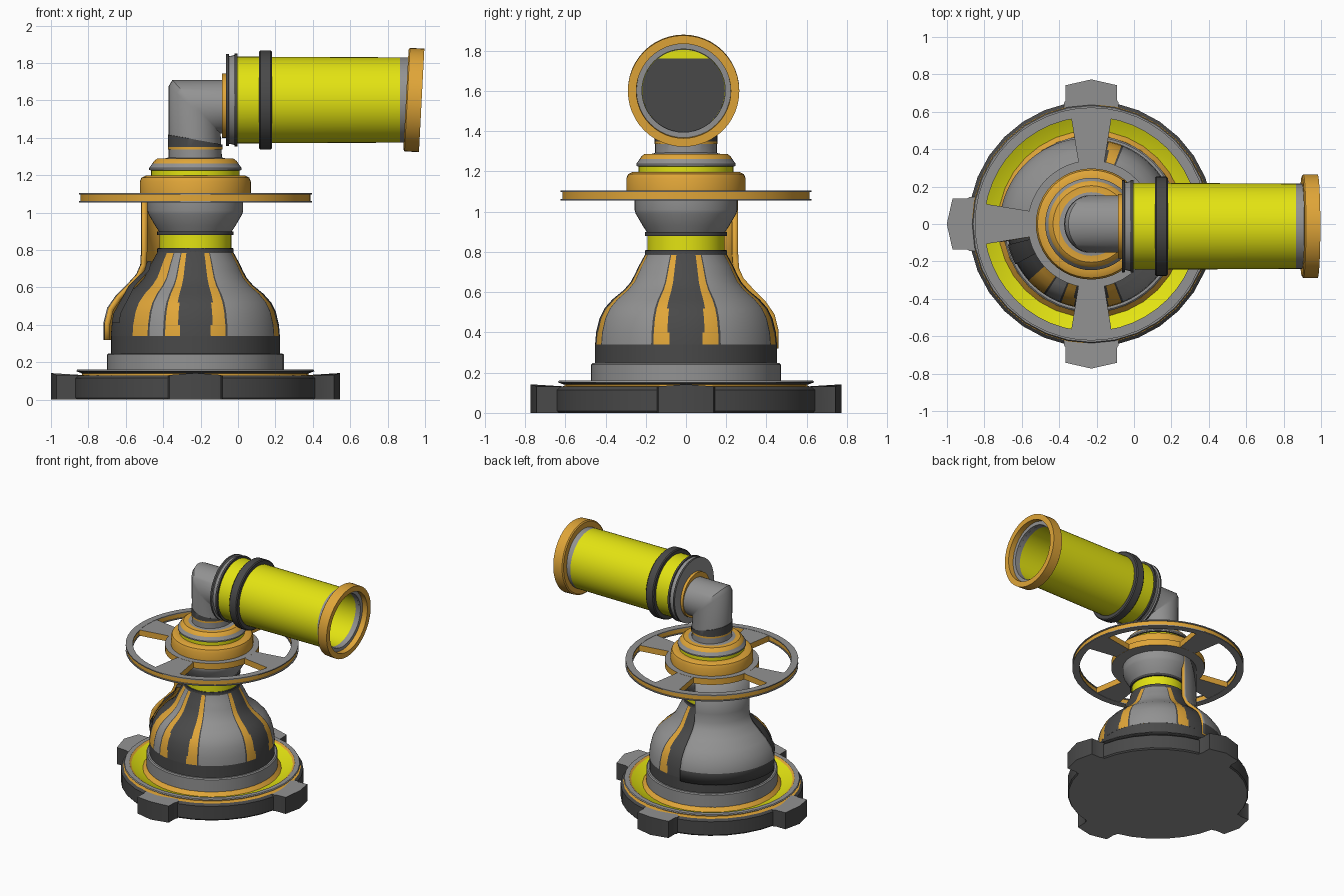
import bpy, bmesh
from math import sin, cos, pi, radians, degrees, atan2
from mathutils import Matrix

if "Cube" in bpy.data.objects:
    bpy.data.objects.remove(bpy.data.objects["Cube"])

CX = -0.228            # axis of the stand
COLOURS = {"grey": (0.29, 0.29, 0.29), "dark": (0.066, 0.066, 0.066),
           "yellow": (0.77, 0.77, 0.006), "orange": (0.75, 0.38, 0.04)}
MATS = []
for label, rgb in COLOURS.items():
    m = bpy.data.materials.new(label)
    m.use_nodes = True
    m.diffuse_color = (*rgb, 1)
    m.node_tree.nodes["Principled BSDF"].inputs["Base Color"].default_value = (*rgb, 1)
    MATS.append(m)
G, D, Y, O = range(4)
STAND = Matrix.Translation((CX, 0, 0))
parts = []


def finish(name, bm, rule=None, matrix=STAND, recalc=True):
    bmesh.ops.remove_doubles(bm, verts=bm.verts, dist=1e-5)
    if recalc:
        bmesh.ops.recalc_face_normals(bm, faces=bm.faces)
    bm.normal_update()
    if rule:
        for f in bm.faces:
            f.material_index = rule(f)
    me = bpy.data.meshes.new(name)
    bm.to_mesh(me)
    bm.free()
    for m in MATS:
        me.materials.append(m)
    ob = bpy.data.objects.new(name, me)
    bpy.context.collection.objects.link(ob)
    ob.matrix_world = matrix
    parts.append(ob)
    return ob


def lathe(name, profile, segs=48, start=0, sweep=360, matrix=STAND, rule=None, recalc=True):
    """Spin (radius, height, colour of the band that follows) round z."""
    bm = bmesh.new()
    rings = []
    for i in range(segs + 1):
        a = radians(start + sweep * i / segs)
        rings.append([bm.verts.new((p[0] * cos(a), p[0] * sin(a), p[1])) for p in profile])
    for a, b in zip(rings, rings[1:]):
        for k in range(len(profile) - 1):
            f = bm.faces.new((a[k], b[k], b[k + 1], a[k + 1]))
            f.material_index = profile[k][2]
    return finish(name, bm, rule, matrix, recalc)


def prism(name, outline, z0, tops, matrix, rule):
    """Extrude a flat outline upward, with a height for each corner."""
    bm = bmesh.new()
    lo = [bm.verts.new((x, y, z0)) for x, y in outline]
    hi = [bm.verts.new((p[0], p[1], t)) for p, t in zip(outline, tops)]
    bm.faces.new(lo)
    bm.faces.new(hi)
    for i in range(len(lo)):
        j = (i + 1) % len(lo)
        bm.faces.new((lo[i], lo[j], hi[j], hi[i]))
    return finish(name, bm, rule, matrix)


def quarter(i):
    return STAND @ Matrix.Rotation(i * pi / 2, 4, "Z")


# Base plate with a sunken painted ring and four lugs
lathe("base_plate", [(0, 0, G), (0.65, 0, D), (0.658, 0.01, D), (0.658, 0.115, D), (0.64, 0.13, O),
                     (0.605, 0.133, O), (0.605, 0.14, D), (0.637, 0.152, G), (0.632, 0.16, G),
                     (0.597, 0.16, O), (0.583, 0.15, Y), (0.50, 0.118, O), (0.474, 0.145, O),
                     (0.46, 0.145, G)], 32)
for i in range(4):
    prism("base_lug_%d" % (i + 1),
          [(0.58, -0.145), (0.65, -0.145), (0.662, -0.137), (0.742, -0.137), (0.773, 0),
           (0.742, 0.137), (0.662, 0.137), (0.65, 0.145), (0.58, 0.145)],
          0, [0.13] * 3 + [0.132, 0.142, 0.132] + [0.13] * 3, quarter(i),
          lambda f: G if abs(f.normal.z) > 0.5 else D)
lathe("lower_collar", [(0.473, 0.13, G), (0.473, 0.24, G), (0.465, 0.247, G), (0.452, 0.247, D),
                       (0.452, 0.34, D), (0.44, 0.345, D)])


# Bell body with dark panels edged in orange
def panel_colour(f):
    c = f.calc_center_median()
    a = degrees(atan2(c.y, c.x)) % 360
    if c.z > 0.785:
        return D
    if 190 < a < 237:
        return O if 222 < a < 235 else D
    d = abs((a + 45) % 90 - 45)
    inner = max(11, min(13.6, 11 + (c.z - 0.42) * 20))
    if d < inner or 21 < d < 22.5:
        return D
    return O if d < 21 else G


lathe("bell_body", [(0.452, 0.34, G), (0.447, 0.40, G), (0.43, 0.47, G), (0.405, 0.52, G),
                    (0.365, 0.565, G), (0.31, 0.61, G), (0.275, 0.65, G), (0.254, 0.69, G),
                    (0.235, 0.73, G), (0.205, 0.785, G), (0.20, 0.81, G)], 240, rule=panel_colour)

# Bracket that follows the bell beside the shield
lathe("side_bracket", [(0.40, 0.41, D), (0.46, 0.41, D), (0.452, 0.46, D), (0.365, 0.61, D),
                       (0.28, 0.69, D), (0.265, 0.74, D), (0.22, 0.74, D)], 4, 194, 14)

# Curved shield round the back right of the body, set slightly off the axis
shield = lathe("shield", [(0.475, 0.32, D), (0.475, 0.41, G), (0.455, 0.49, G), (0.41, 0.555, G),
                          (0.35, 0.615, G), (0.30, 0.67, G), (0.278, 0.72, G), (0.274, 0.79, G),
                          (0.274, 1.056, G)], 32, 93, 97, recalc=False,
               matrix=Matrix.Translation((CX - 0.017, -0.014, 0)))
sol = shield.modifiers.new("thickness", "SOLIDIFY")
sol.thickness = 0.03
sol.offset = -1
sol.material_offset = 3
sol.material_offset_rim = 3

# Neck
lathe("neck_band", [(0.19, 0.79, D), (0.204, 0.79, D), (0.204, 0.808, D), (0.192, 0.808, Y),
                    (0.192, 0.88, D), (0.204, 0.88, D), (0.204, 0.9, D), (0.19, 0.9, D)])
lathe("neck_flare", [(0.195, 0.9, G), (0.215, 0.93, G), (0.25, 0.99, G), (0.256, 1.01, G),
                     (0.256, 1.07, G)])


# Hand wheel
def wheel_colour(f):
    return O if abs(f.normal.z) < 0.5 else G


def tube(inner, outer, z0, z1):
    return [(inner, z0, G), (outer, z0, G), (outer, z1, G), (inner, z1, G), (inner, z0, G)]


lathe("wheel_rim", tube(0.578, 0.615, 1.06, 1.10), rule=wheel_colour)
lathe("wheel_rim_top", tube(0.572, 0.623, 1.097, 1.105))
lathe("wheel_rim_bottom", tube(0.572, 0.623, 1.055, 1.063))
lathe("wheel_hub", tube(0.2, 0.34, 1.056, 1.104), rule=wheel_colour)
for i in range(4):
    prism("wheel_spoke_%d" % (i + 1), [(0.31, -0.066), (0.595, -0.112), (0.595, 0.112), (0.31, 0.066)],
          1.057, [1.103] * 4, quarter(i), wheel_colour)

# Stacked rings above the wheel
lathe("hub_stack", [(0.297, 1.10, O), (0.297, 1.165, O), (0.288, 1.187, O), (0.265, 1.198, O),
                    (0.236, 1.198, Y), (0.236, 1.225, D), (0.247, 1.228, G), (0.247, 1.238, G),
                    (0.23, 1.262, O), (0.222, 1.275, O), (0.205, 1.288, O), (0.17, 1.288, G),
                    (0.14, 1.295, G)])


# Mitred elbow pipe and its sloped collar
def pipe(name, r, stations, colour):
    """Join rings; each station gives centre x, centre z, x scale and z slope."""
    bm = bmesh.new()
    rings = []
    for x, z, sx, sz in stations:
        ring = []
        for i in range(40):
            a = 2 * pi * i / 40
            dx = r * cos(a)
            ring.append(bm.verts.new((x + sx * dx, r * 1.07 * sin(a), z + sz * dx)))
        rings.append(ring)
    for a, b in zip(rings, rings[1:]):
        for i in range(40):
            j = (i + 1) % 40
            bm.faces.new((a[i], a[j], b[j], b[i]))
    finish(name, bm, lambda f: colour)


pipe("elbow_pipe", 0.143, [(0, 1.28, 1, 0), (-0.004, 1.55, 0.97, -0.88), (0.006, 1.566, 0.9, -1),
                           (0.17, 1.566, 0, -1)], G)
pipe("elbow_collar", 0.146, [(0, 1.35, 1, 0), (0, 1.39, 1, -0.18), (0, 1.39, 0.9, -0.18)], D)
pipe("elbow_trim", 0.146, [(0, 1.337, 0.9, 0), (0, 1.337, 1, 0), (0, 1.35, 1, 0), (0, 1.35, 0.9, 0)], O)

# Barrel, lying along x
ALONG_X = Matrix.Translation((0, -0.012, 1.602)) @ Matrix.Rotation(pi / 2, 4, "Y")
lathe("barrel_joint", [(0.13, -0.085, O), (0.172, -0.085, O), (0.172, -0.06, O)],
      matrix=Matrix.Translation((0, 0, -0.03)) @ ALONG_X)
lathe("barrel_back", [(0, -0.064, G), (0.247, -0.064, D), (0.247, -0.05, G), (0.234, -0.047, G),
                      (0.24, -0.02, D), (0.248, -0.018, D), (0.248, -0.003, D), (0.225, -0.003, D)],
      matrix=ALONG_X)
lathe("barrel_tube", [(0.232, -0.005, Y), (0.228, 0.866, G), (0.228, 0.93, G), (0.207, 0.93, G),
                      (0.207, 0.90, Y), (0.205, 0.02, D), (0, 0.02, D)], matrix=ALONG_X)
arc = [radians(a) for a in range(-38, 39, 4)]
prism("barrel_inner_plate", [(-0.203 * cos(a), 0.203 * sin(a)) for a in arc], 0.021,
      [0.026] * len(arc), ALONG_X, lambda f: Y)
lathe("barrel_clamp", [(0.225, 0.112, D), (0.258, 0.112, D), (0.265, 0.119, D), (0.265, 0.174, D),
                       (0.258, 0.181, D), (0.225, 0.181, D)], matrix=ALONG_X)
lathe("muzzle_ring", [(0.225, -0.042, O), (0.268, -0.042, O), (0.277, -0.035, O), (0.277, 0.042, O),
                      (0.235, 0.042, O), (0.234, 0.0, G), (0.207, 0.0, G), (0.207, -0.042, G),
                      (0.225, -0.042, G)],
      matrix=Matrix.Translation((0.94, -0.012, 1.602)) @ Matrix.Rotation(radians(93), 4, "Y"))

# Smooth curved faces, keep hard edges
bpy.ops.object.select_all(action="DESELECT")
for ob in parts:
    ob.select_set(True)
bpy.context.view_layer.objects.active = parts[0]
bpy.ops.object.shade_smooth_by_angle(angle=radians(35))
